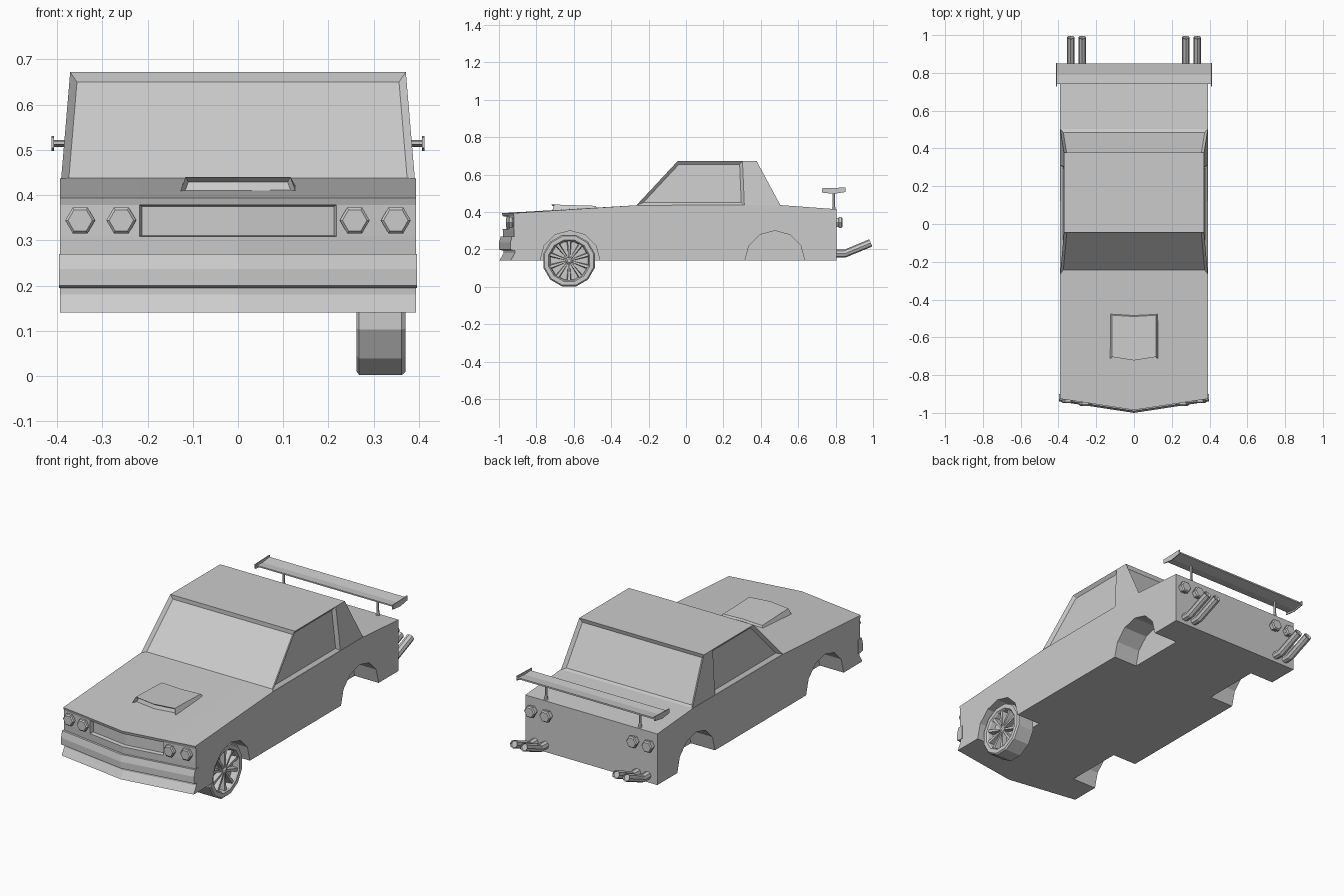
import bpy, bmesh, math
from mathutils import Vector, Matrix

if "Cube" in bpy.data.objects:
    bpy.data.objects.remove(bpy.data.objects["Cube"])

grey = bpy.data.materials.new("plain grey")
grey.diffuse_color = (0.6, 0.6, 0.6, 1)
grey.use_nodes = True
grey.node_tree.nodes["Principled BSDF"].inputs["Base Color"].default_value = grey.diffuse_color


def finish(name, bm):
    bmesh.ops.recalc_face_normals(bm, faces=bm.faces)
    me = bpy.data.meshes.new(name)
    bm.to_mesh(me)
    bm.free()
    me.materials.append(grey)
    ob = bpy.data.objects.new(name, me)
    bpy.context.collection.objects.link(ob)
    return ob


def loft(rings):
    """Closed skin through rings of equal point count."""
    bm = bmesh.new()
    vs = [[bm.verts.new(p) for p in r] for r in rings]
    n = len(rings[0])
    for a, b in zip(vs, vs[1:]):
        for i in range(n):
            j = (i + 1) % n
            bm.faces.new((a[i], a[j], b[j], b[i]))
    bm.faces.new(vs[0])
    bm.faces.new(vs[-1][::-1])
    bmesh.ops.recalc_face_normals(bm, faces=bm.faces)
    bm.normal_update()
    return bm


def turned(name, x_profile, sides, phase=0.0):
    """Loft circles along x from (x, radius) pairs, centred on the origin."""
    rings = [[(x, r * math.cos(phase + math.tau * i / sides), r * math.sin(phase + math.tau * i / sides))
              for i in range(sides)] for x, r in x_profile]
    return finish(name, loft(rings))


def swept_front(profile, xs, front_limit, sweep=0.06):
    """Rings of a side profile, with the front points swept back to the corners."""
    return [[(x, y + (sweep * abs(x) / 0.393 if y < front_limit else 0), z) for y, z in profile] for x in xs]


# Body shell with a swept nose
W = 0.393
profile = [(-0.998, 0.14), (-0.975, 0.18), (-0.975, 0.20), (-0.98, 0.308), (-0.98, 0.378), (-0.985, 0.394),
           (-0.265, 0.436), (0.505, 0.437), (0.805, 0.415), (0.805, 0.14)]
bm = loft(swept_front(profile, (-W, -0.218, 0, 0.218, W), -0.9))
# Recessed grille
grille = [f for f in bm.faces if f.normal.y < -0.8 and abs(f.calc_center_median().x) < 0.2
          and 0.31 < f.calc_center_median().z < 0.375]
bmesh.ops.inset_region(bm, faces=grille, thickness=0.003, depth=-0.02, use_even_offset=True)
body = finish("body", bm)

# Wheel arches cut from the body
for label, y in (("front", -0.62), ("rear", 0.475)):
    for s in (-1, 1):
        cutter = turned(f"{label}_arch_cutter", [(s * 0.25, 0.16), (s * 0.5, 0.16)], 12)
        cutter.location = (0, y, 0.14)
        cutter.hide_render = True
        cutter.hide_viewport = True
        mod = body.modifiers.new("arch", 'BOOLEAN')
        mod.object, mod.operation, mod.solver = cutter, 'DIFFERENCE', 'EXACT'

# Cabin with recessed windows
def cabin_ring(w, ys, z):
    return [(-w, y, z) for y in ys] + [(w, y, z) for y in reversed(ys)]

bm = loft([cabin_ring(0.391, (-0.265, 0.312, 0.505), 0.436), cabin_ring(0.371, (-0.045, 0.302, 0.378), 0.672)])
glass = [f for f in bm.faces if abs(f.normal.y) > 0.5
         or (abs(f.normal.x) > 0.9 and f.calc_center_median().y < 0.2)]
bmesh.ops.inset_individual(bm, faces=glass, thickness=0.016, depth=-0.015, use_even_offset=True)
finish("cabin", bm)

# Hood scoop with a front opening
rings = []
for t in (-1, 0, 1):
    v = 0.018 * abs(t)
    rings.append([(t * 0.13, -0.735 + v, 0.402), (t * 0.116, -0.722 + v, 0.44),
                  (t * 0.116, -0.49 + v * 0.4, 0.433), (t * 0.13, -0.48 + v * 0.4, 0.415)])
bm = loft(rings)
mouth = [f for f in bm.faces if f.normal.y < -0.7]
bmesh.ops.inset_region(bm, faces=mouth, thickness=0.005, depth=-0.02, use_even_offset=True)
finish("hood_scoop", bm)

# Front bumper
bumper = [(-0.985, 0.195), (-1.0, 0.20), (-1.0, 0.236), (-0.99, 0.27), (-0.96, 0.27), (-0.96, 0.195)]
finish("front_bumper", loft(swept_front(bumper, (-0.396, 0, 0.396), 0)))

# Hexagonal head lights and tail lights
for s in (-1, 1):
    for x in (0.258, 0.349):
        lens = [(-0.03, 0.028), (0.0, 0.028), (0.004, 0.033), (0.016, 0.033), (0.022, 0.027)]
        head = turned("head_light", lens, 6, math.pi / 6 * 0)
        head.rotation_euler = (0, 0, -math.pi / 2)
        head.location = (s * x, -0.98 + 0.06 * x / W, 0.344)
        tail = turned("tail_light", lens, 6)
        tail.rotation_euler = (0, 0, math.pi / 2)
        tail.location = (s * x, 0.815, 0.344)

# Twin exhaust pipes each side, kinked upwards
for s in (-1, 1):
    for x in (0.274, 0.335):
        rings = []
        for y, z, tilt in ((0.78, 0.178, 0), (0.85, 0.178, 0.2), (0.988, 0.235, 0.4)):
            rot = Matrix.Rotation(tilt, 3, 'X')
            rings.append([Vector((s * x, y, z)) + rot @ Vector((0.021 * math.cos(a), 0, 0.021 * math.sin(a)))
                          for a in (math.tau * i / 8 for i in range(8))])
        bm = loft(rings)
        tip = [f for f in bm.faces if len(f.verts) == 8 and f.normal.y > 0.5]
        bmesh.ops.inset_individual(bm, faces=tip, thickness=0.004, depth=-0.01)
        finish("exhaust_pipe", bm)

# Rear wing, end plates and posts
wing = [(0.74, 0.512), (0.79, 0.506), (0.85, 0.514), (0.85, 0.522), (0.79, 0.515), (0.74, 0.519)]
finish("rear_wing", loft([[(x, y, z) for y, z in wing] for x in (-0.408, 0.408)]))
plate = [(0.728, 0.504), (0.79, 0.497), (0.852, 0.507), (0.852, 0.531), (0.728, 0.527)]
for s in (-1, 1):
    finish("wing_end_plate", loft([[(s * x, y, z) for y, z in plate] for x in (0.407, 0.412)]))
    finish("wing_post", loft([[(s * 0.28 + r * math.cos(a), 0.79 + r * math.sin(a), z)
                               for a in (math.tau * i / 6 for i in range(6))]
                              for z, r in ((0.41, 0.012), (0.44, 0.007), (0.51, 0.007))]))

# Single front wheel: tyre with dished rim
hub = Vector((0, -0.625, 0.14))
tyre = turned("front_wheel", [(0.262, 0.134), (0.268, 0.143), (0.362, 0.143), (0.37, 0.136),
                              (0.37, 0.114), (0.362, 0.108), (0.335, 0.104)], 12, math.pi / 12)
tyre.location = hub
cap = turned("wheel_hub", [(0.33, 0.02), (0.36, 0.018), (0.366, 0.01)], 10)
cap.location = hub
# Tapered spokes
for i in range(10):
    spoke = finish("wheel_spoke", loft([
        [(0.33, -0.004, 0.01), (0.358, -0.004, 0.01), (0.358, 0.004, 0.01), (0.33, 0.004, 0.01)],
        [(0.33, -0.013, 0.106), (0.364, -0.008, 0.106), (0.364, 0.008, 0.106), (0.33, 0.013, 0.106)]]))
    spoke.rotation_euler = (math.tau * i / 10, 0, 0)
    spoke.location = hub
